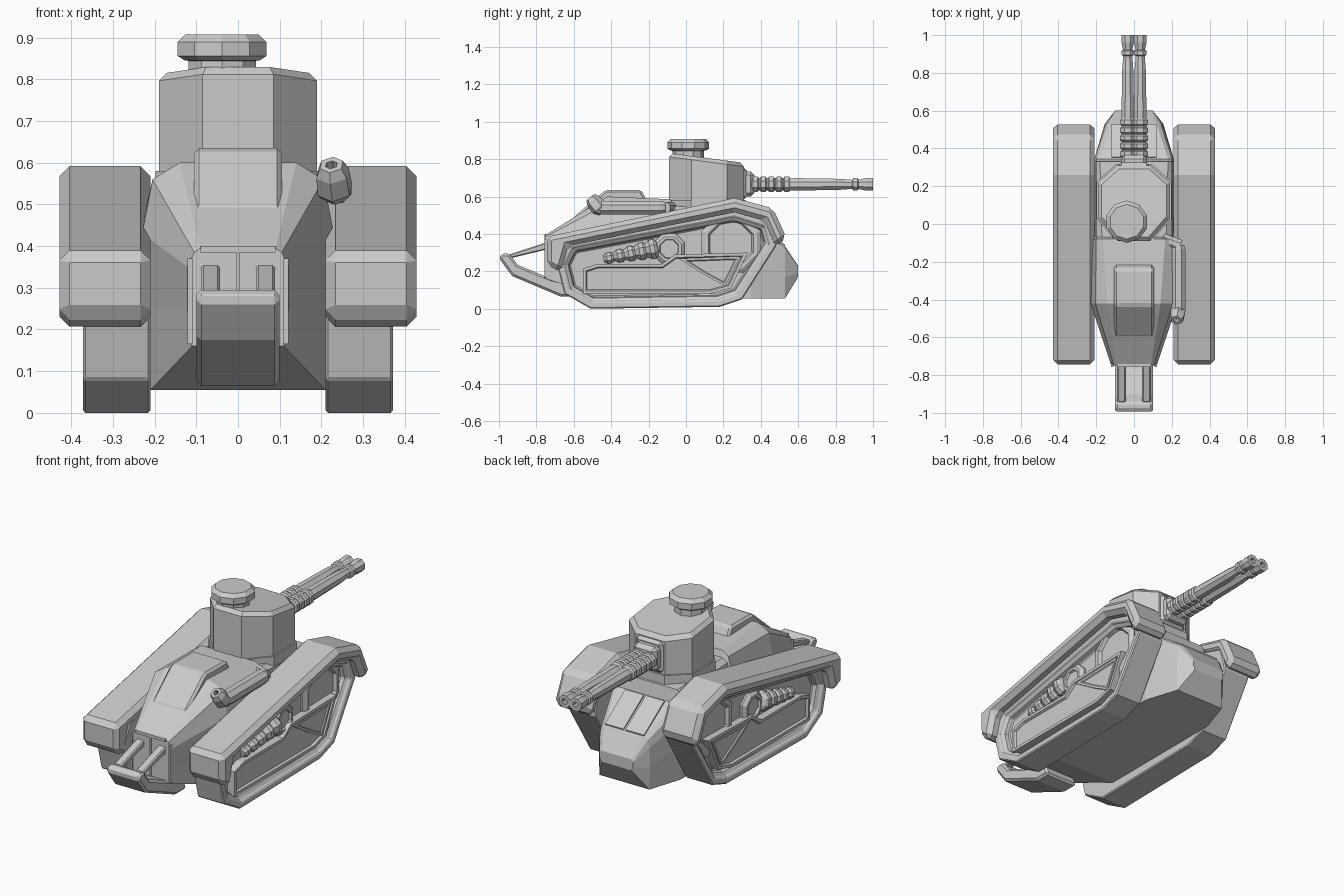
import bpy, bmesh
from math import sin, cos, pi
from mathutils import Vector

cube = bpy.data.objects.get("Cube")
if cube:
    bpy.data.objects.remove(cube, do_unlink=True)

GREY = bpy.data.materials.new("plain grey")
GREY.use_nodes = True
GREY.diffuse_color = (0.6, 0.6, 0.6, 1)
GREY.node_tree.nodes["Principled BSDF"].inputs["Base Color"].default_value = (0.6, 0.6, 0.6, 1)


def finish(name, bm, bevel=0.0):
    bmesh.ops.recalc_face_normals(bm, faces=bm.faces)
    mesh = bpy.data.meshes.new(name)
    bm.to_mesh(mesh)
    bm.free()
    mesh.materials.append(GREY)
    obj = bpy.data.objects.new(name, mesh)
    bpy.context.collection.objects.link(obj)
    if bevel:
        mod = obj.modifiers.new("edge_chamfer", "BEVEL")
        mod.width = bevel
        mod.segments = 1
        mod.limit_method = "ANGLE"
        mod.angle_limit = 0.7
    return obj


def loft(name, rings, bevel=0.0):
    """Skin a row of equal point rings and cap both ends."""
    bm = bmesh.new()
    loops = [[bm.verts.new(p) for p in ring] for ring in rings]
    for a, b in zip(loops, loops[1:]):
        for i in range(len(a)):
            j = (i + 1) % len(a)
            bm.faces.new((a[i], a[j], b[j], b[i]))
    bm.faces.new(loops[0])
    bm.faces.new(loops[-1])
    return finish(name, bm, bevel)


def prism(name, profile, x0, x1, bevel=0.0, insets=()):
    """Side profile (y, z) extruded from x0 to x1; insets step the x1 face."""
    bm = bmesh.new()
    near = [bm.verts.new((x0, y, z)) for y, z in profile]
    far = [bm.verts.new((x1, y, z)) for y, z in profile]
    for i in range(len(near)):
        j = (i + 1) % len(near)
        bm.faces.new((near[i], near[j], far[j], far[i]))
    bm.faces.new(near)
    outer = bm.faces.new(far)
    bmesh.ops.recalc_face_normals(bm, faces=bm.faces)
    for thickness, depth in insets:
        bmesh.ops.inset_region(bm, faces=[outer], thickness=thickness, use_even_offset=True)
        shift = -depth if x1 > x0 else depth
        for v in outer.verts:
            v.co.x += shift
    return finish(name, bm, bevel)


def lathe(name, start, end, stations, sides=8):
    """Turned part from start to end; stations are (fraction, radius)."""
    start, end = Vector(start), Vector(end)
    axis = end - start
    turn = axis.to_track_quat("Z", "Y")
    rings = []
    for t, r in stations:
        ring = []
        for k in range(sides):
            a = 2 * pi * (k + 0.5) / sides
            ring.append(start + axis * t + turn @ Vector((r * cos(a), r * sin(a), 0)))
        rings.append(ring)
    return loft(name, rings)


def box(name, lo, hi, bevel=0.0):
    return prism(name, [(lo[1], lo[2]), (hi[1], lo[2]), (hi[1], hi[2]), (lo[1], hi[2])], lo[0], hi[0], bevel)


def mirrored(points):
    """Close a half outline by its reflection in x = 0."""
    return points + [(-x, other) for x, other in reversed(points)]


# Hull: cross-sections along y, half outline bottom to top
sections = [
    (-.75, [(.11, .16), (.12, .25), (.12, .35), (.105, .385), (.09, .395)]),
    (-.42, [(.21, .055), (.21, .25), (.23, .43), (.205, .56), (.14, .60)]),
    (-.08, [(.21, .055), (.21, .25), (.23, .45), (.20, .56), (.165, .585)]),
    (-.07, [(.21, .055), (.21, .25), (.22, .44), (.20, .53), (.17, .55)]),
    (.33, [(.21, .055), (.21, .25), (.21, .43), (.20, .51), (.18, .53)]),
    (.345, [(.21, .055), (.21, .25), (.21, .38), (.20, .44), (.18, .46)]),
    (.53, [(.15, .055), (.155, .17), (.15, .28), (.14, .32), (.12, .335)]),
    (.60, [(.09, .17), (.10, .19), (.10, .21), (.10, .22), (.09, .23)]),
]
loft("hull", [[(x, y, z) for x, z in mirrored(half)] for y, half in sections])

# Engine cover on the rear deck, and raised panels on the nose
prism("engine_cover", [(-.60, .45), (-.60, .49), (-.43, .635), (-.24, .635), (-.21, .58), (-.40, .5)],
      -.105, .105, .012)
for s in (-1, 1):
    prism("nose_panel", [(.35, .44), (.525, .325), (.53, .343), (.355, .463)], s * .006, s * .118)

# Rear door frame
box("door_top_rib", (-.09, -.757, .385), (.09, -.73, .4))
box("door_centre_rib", (-.004, -.757, .17), (.004, -.74, .39))
for s in (-1, 1):
    box("door_side_rib", (s * .115 - .006, -.757, .165), (s * .115 + .006, -.73, .37))

# Tail skid and its support bars
prism("tail_skid", [(-1, .27), (-.93, .175), (-.67, .065), (-.58, .065), (-.60, .13), (-.72, .16),
                    (-.90, .235), (-.945, .295), (-.985, .295)], -.1, .1, .012)
for s in (-1, 1):
    prism("skid_bar", [(-.96, .265), (-.94, .292), (-.73, .36), (-.73, .32)],
          s * .066 - .023, s * .066 + .023, .006)

# Turret: faceted drum with sloping roof
plan = mirrored([(.085, -.09), (.19, .03), (.19, .22), (.09, .31)])


def roof(y):
    return .832 - .13 * (y + .09)


def scaled(factor):
    return [(x * factor, .11 + (y - .11) * factor) for x, y in plan]


loft("turret", [
    [(x, y, .52) for x, y in plan],
    [(x, y, roof(y) - .02) for x, y in plan],
    [(x, y, roof(y)) for x, y in scaled(.9)],
])
loft("turret_collar", [[(x, y, z) for x, y in scaled(1.04)] for z in (.51, .58)])

# Cupola
lathe("cupola", (-.038, .012, .79), (-.038, .012, .908),
      [(0, .085), (.46, .085), (.47, .095), (.56, .112), (.84, .112), (1, .092)], 10)

# Gun mount and twin barrels
box("gun_mount_base", (-.085, .26, .58), (.085, .325, .76), .02)
box("gun_mount_front", (-.07, .30, .60), (.07, .365, .735), .02)
for s in (-1, 1):
    x = s * .033
    jacket = [(0, .035)]
    for i in range(5):
        c = (i + .5) / 5
        jacket += [(c - .085, .036), (c - .055, .044), (c + .055, .044), (c + .085, .036)]
    lathe("cooling_jacket", (x, .35, .665), (x, .56, .665), jacket + [(1, .035)])
    lathe("barrel", (x, .54, .665), (x, 1, .665),
          [(0, .033), (.1, .036), (.6, .032), (.76, .026), (.77, .036), (.82, .036), (.83, .027),
           (.92, .036), (1, .036), (1, .016), (.9, .016)])

# Exhaust on the left flank
lathe("exhaust_muffler", (.235, -.47, .54), (.235, -.11, .54),
      [(0, .03), (.06, .04), (.93, .04), (1, .032)])
lathe("exhaust_elbow", (.245, -.115, .54), (.15, -.08, .54), [(0, .034), (1, .034)])
lathe("exhaust_tip", (.235, -.445, .515), (.224, -.51, .595),
      [(0, .025), (.25, .045), (.75, .042), (1, .03), (1, .015), (.7, .015)], 6)

# Running gear, built on each side
track_outline = [(-.69, .24), (-.65, .08), (-.51, 0), (.18, .01), (.30, .05), (.485, .34),
                 (.45, .47), (.26, .53), (-.63, .36)]
fender_outline = [(-.67, .195), (-.742, .235), (-.745, .385), (.26, .592), (.465, .537), (.537, .38),
                  (.48, .33), (.42, .47), (.26, .515), (-.63, .335)]
skirt_outline = [(-.55, .08), (.13, .08), (.24, .11), (.33, .30), (-.06, .29), (-.13, .24),
                 (-.47, .24), (-.55, .215)]
for s in (-1, 1):
    side = "left" if s > 0 else "right"
    prism(side + "_track", track_outline, s * .21, s * .372, .018,
          [(.035, 0), (.008, .02), (.012, 0), (.008, .03)])
    prism(side + "_fender", fender_outline, s * .21, s * .428, .024)
    prism(side + "_side_skirt", skirt_outline, s * .30, s * .364, 0, [(.016, 0), (.006, .012)])
    prism(side + "_skirt_hatch", [(-.04, .268), (.29, .28), (.21, .12), (.1, .18)],
          s * .345, s * .362, 0, [(.012, 0), (.005, .006)])
    lathe(side + "_drive_wheel", (s * .29, .24, .35), (s * .35, .24, .35),
          [(0, .17), (.7, .17), (.9, .15), (.9, .13), (.6, .12)])
    lathe(side + "_idler_wheel", (s * .29, -.09, .32), (s * .35, -.09, .32),
          [(0, .09), (.7, .09), (1, .07), (1, .055), (.8, .05)])
    coil = [(0, .02)]
    for i in range(5):
        c, r = (i + .5) / 5, .032 + .006 * i
        coil += [(c - .08, r - .01), (c - .04, r), (c + .04, r), (c + .08, r - .01)]
    lathe(side + "_spring", (s * .33, -.44, .265), (s * .33, -.15, .325), coil + [(1, .03)])
